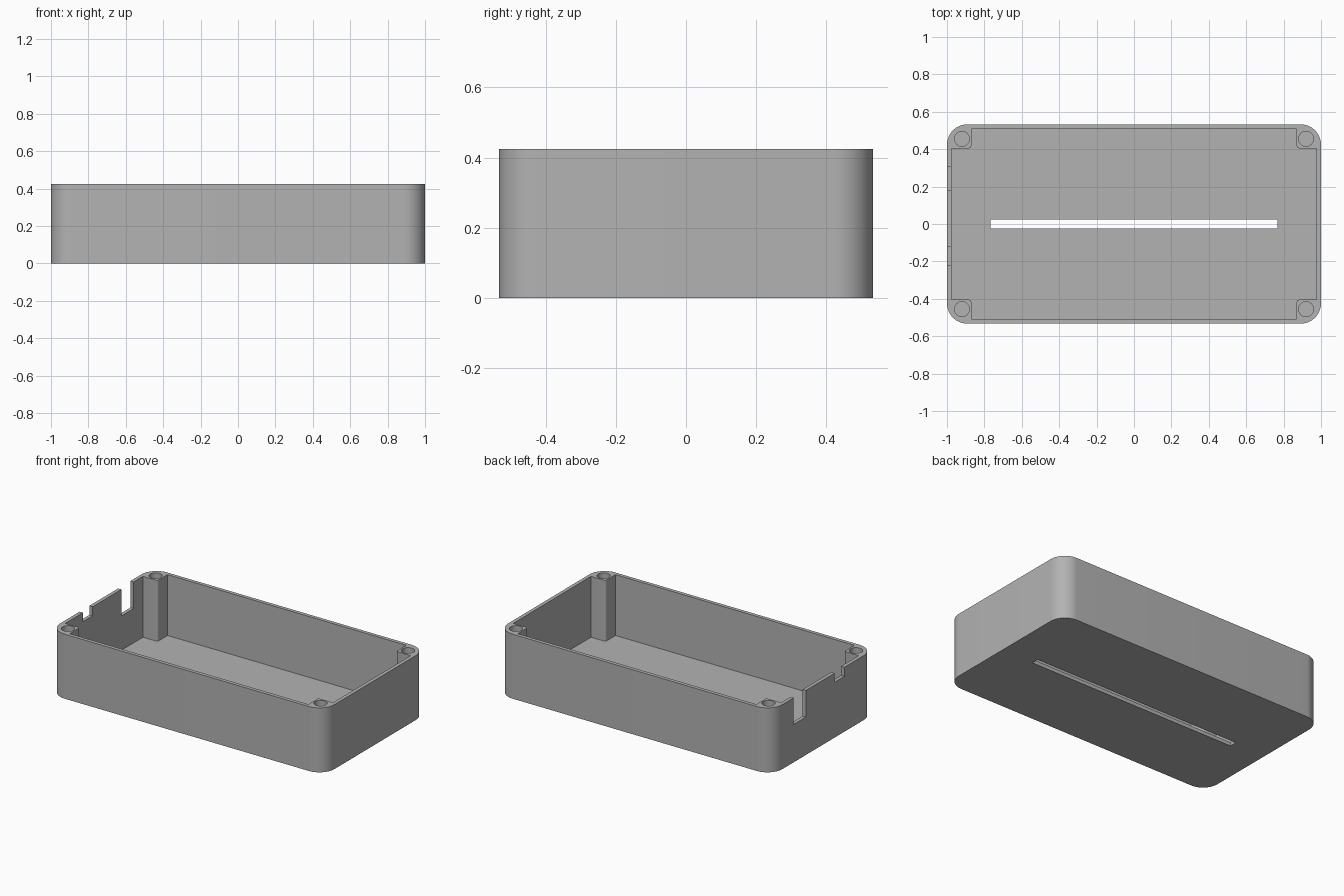
import bpy, bmesh, math

cube = bpy.data.objects.get("Cube")
if cube:
    bpy.data.objects.remove(cube, do_unlink=True)

HX, HY, H = 1.0, 0.533, 0.425     # half length, half width, height
WALL, RADIUS = 0.024, 0.11
POST_X, POST_Y = 0.87, 0.405      # inner faces of the corner posts
QUARTERS = [(1, 1), (-1, 1), (-1, -1), (1, -1)]

grey = bpy.data.materials.new("grey plastic")
grey.use_nodes = True
colour = (0.45, 0.45, 0.45, 1)
grey.diffuse_color = colour
grey.node_tree.nodes["Principled BSDF"].inputs["Base Color"].default_value = colour


def prism(name, outline, z0, z1):
    """Extrude a closed outline from z0 up to z1."""
    bm = bmesh.new()
    face = bm.faces.new([bm.verts.new((x, y, z0)) for x, y in outline])
    top = bmesh.ops.extrude_face_region(bm, geom=[face])["geom"]
    verts = [v for v in top if isinstance(v, bmesh.types.BMVert)]
    bmesh.ops.translate(bm, verts=verts, vec=(0, 0, z1 - z0))
    bmesh.ops.recalc_face_normals(bm, faces=bm.faces)
    mesh = bpy.data.meshes.new(name)
    bm.to_mesh(mesh)
    bm.free()
    mesh.materials.append(grey)
    obj = bpy.data.objects.new(name, mesh)
    bpy.context.collection.objects.link(obj)
    return obj


def arc(cx, cy, r, start, sweep, steps):
    return [(cx + r * math.cos(start + sweep * i / steps),
             cy + r * math.sin(start + sweep * i / steps)) for i in range(steps + 1)]


def rect(x0, x1, y0, y1):
    return [(x0, y0), (x1, y0), (x1, y1), (x0, y1)]


# Outer shell with rounded vertical corners
outline = []
for i, (sx, sy) in enumerate(QUARTERS):
    outline += arc(sx * (HX - RADIUS), sy * (HY - RADIUS), RADIUS,
                   i * math.pi / 2, math.pi / 2, 16)
case = prism("case", outline, 0, H)

# Cavity outline, leaving a post in each corner with a softened inner edge
cavity = []
ix, iy, f = HX - WALL, HY - WALL, 0.012
for i, (sx, sy) in enumerate(QUARTERS):
    curve = arc(POST_X + f, POST_Y + f, f, -math.pi / 2, -math.pi / 2, 4)
    corner = [(ix, POST_Y)] + curve + [(POST_X, iy)]
    if i % 2:
        corner.reverse()
    cavity += [(sx * x, sy * y) for x, y in corner]
cutters = [prism("cavity_cutter", cavity, WALL, H + 0.1)]

# Long slot through the floor
cutters.append(prism("slot_cutter", rect(-0.767, 0.767, -0.024, 0.024), -0.1, 0.1))

# Deep and shallow notches in the right end wall
for name, y0, y1, depth in (("deep", 0.18, 0.307, 0.175), ("shallow", -0.22, -0.12, 0.06)):
    cutters.append(prism(name + "_notch_cutter", rect(-1.1, -0.94, y0, y1), H - depth, H + 0.1))

# Blind screw holes in the posts
for sx, sy in QUARTERS:
    hole = arc(sx * 0.92, sy * 0.455, 0.04, 0, math.tau, 32)[:-1]
    cutters.append(prism("screw_hole_cutter", hole, H - 0.2, H + 0.1))

for cutter in cutters:
    cutter.hide_render = True
    mod = case.modifiers.new(cutter.name, "BOOLEAN")
    mod.operation, mod.solver, mod.object = "DIFFERENCE", "EXACT", cutter

# Bake the cuts and drop the cutters
bpy.context.view_layer.update()
baked = bpy.data.meshes.new_from_object(case.evaluated_get(bpy.context.evaluated_depsgraph_get()))
case.modifiers.clear()
case.data = baked
baked.name = "case"
for cutter in cutters:
    bpy.data.objects.remove(cutter, do_unlink=True)

bpy.ops.object.select_all(action="DESELECT")
case.select_set(True)
bpy.context.view_layer.objects.active = case
bpy.ops.object.shade_smooth_by_angle(angle=math.radians(30))
